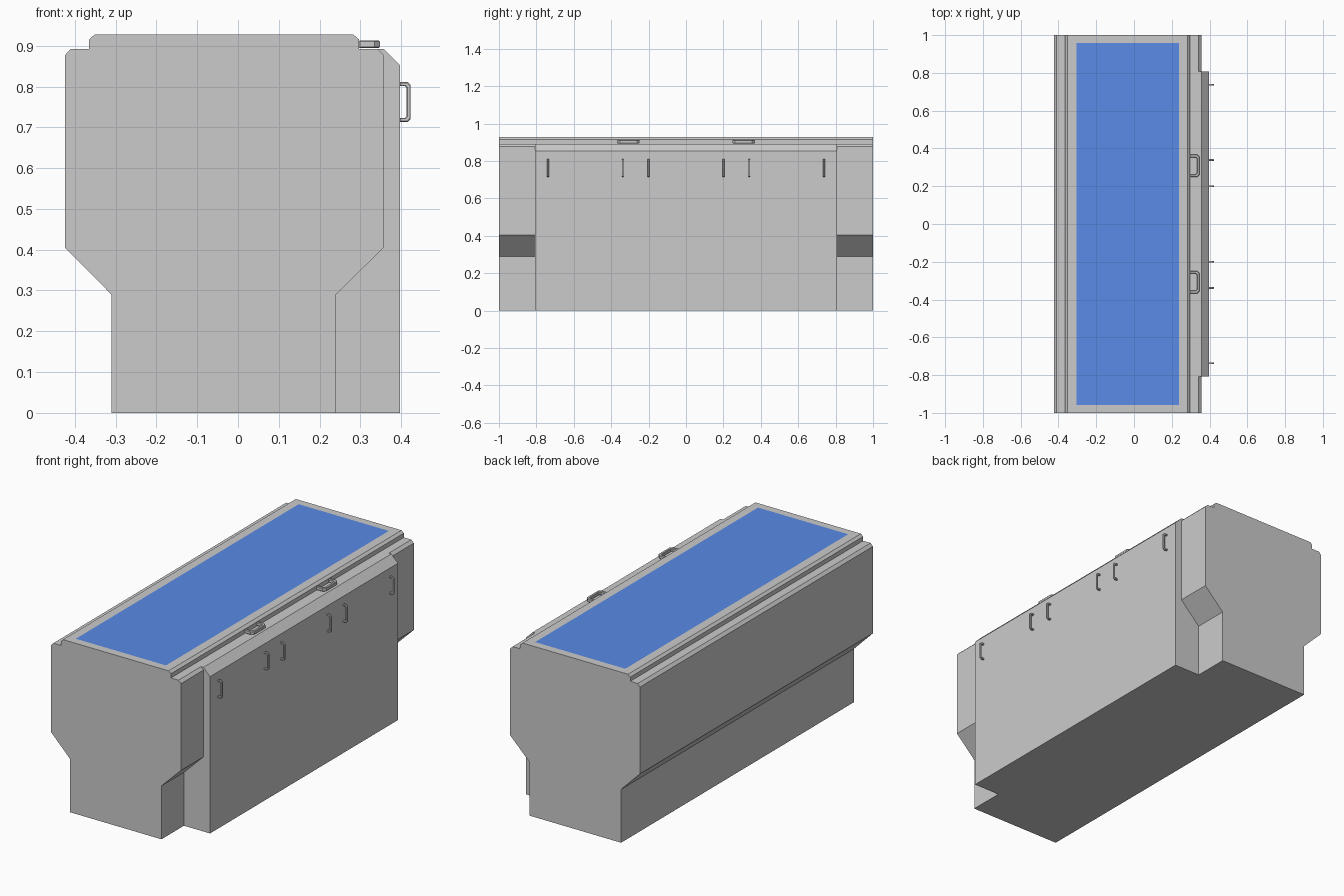
import bpy, bmesh
from mathutils import Vector

if "Cube" in bpy.data.objects:
    bpy.data.objects.remove(bpy.data.objects["Cube"])


def make_object(name, bm):
    bmesh.ops.remove_doubles(bm, verts=bm.verts, dist=1e-5)
    bmesh.ops.recalc_face_normals(bm, faces=bm.faces)
    mesh = bpy.data.meshes.new(name)
    bm.to_mesh(mesh)
    bm.free()
    obj = bpy.data.objects.new(name, mesh)
    bpy.context.collection.objects.link(obj)
    return obj


# Cabinet body: one cross-section for the ends, a deeper one for the middle
TOP = 0.927
STEP_Y = 0.807
shared = [(0.24, 0), (-0.31, 0), (-0.31, 0.29), (-0.424, 0.405), (-0.424, 0.877),
          (-0.41, 0.892), (-0.365, 0.892), (-0.365, 0.915), (-0.352, TOP),
          (0.283, TOP), (0.297, 0.915), (0.297, 0.892), (0.342, 0.892)]
end_side = [(0.357, 0.877), (0.357, 0.405), (0.24, 0.29)]
mid_side = [(0.357, 0.892), (0.397, 0.852), (0.397, 0)]


def polygon(bm, points, y):
    bm.faces.new([bm.verts.new((x, y, z)) for x, z in points])


def walls(bm, points, y0, y1):
    for a, b in zip(points, points[1:] + points[:1]):
        corners = [(a, y0), (b, y0), (b, y1), (a, y1)]
        bm.faces.new([bm.verts.new((p[0], y, p[1])) for p, y in corners])


bm = bmesh.new()
walls(bm, shared + end_side, -1, -STEP_Y)
walls(bm, shared + mid_side, -STEP_Y, STEP_Y)
walls(bm, shared + end_side, STEP_Y, 1)
for side in (-1, 1):
    polygon(bm, shared + end_side, side)
    polygon(bm, shared[-1:] + mid_side + shared[:1] + end_side[::-1], side * STEP_Y)
make_object("cabinet_body", bm)

# Blue top panel, flush with the lid
bm = bmesh.new()
bm.faces.new([bm.verts.new((x, y, TOP + 0.0008)) for x, y in
              ((-0.305, -0.957), (0.237, -0.957), (0.237, 0.957), (-0.305, 0.957))])
panel = make_object("top_panel", bm)
blue = bpy.data.materials.new("panel_blue")
blue.diffuse_color = (0.10, 0.26, 0.80, 1)
blue.use_nodes = True
blue.node_tree.nodes["Principled BSDF"].inputs["Base Color"].default_value = blue.diffuse_color
panel.data.materials.append(blue)


# C-shaped pull handle standing out along +x, with its long side along a given axis
def handle(name, base, along, depth, half, bar, thick, chamfer):
    def arc(d, w, c):
        return [(0, -w), (d - c, -w), (d, c - w), (d, w - c), (d - c, w), (0, w)]

    out, along = Vector((1, 0, 0)), Vector(along)
    normal = out.cross(along)
    rims = []
    bm = bmesh.new()
    for points in (arc(depth, half, chamfer), arc(depth - bar, half - bar, chamfer * 0.5)):
        rims.append([bm.verts.new(Vector(base) + out * d + along * w - normal * thick / 2)
                     for d, w in points])
    outer, inner = rims
    faces = [bm.faces.new((outer[i], outer[i + 1], inner[i + 1], inner[i])) for i in range(5)]
    moved = bmesh.ops.extrude_face_region(bm, geom=faces, use_keep_orig=True)["geom"]
    bmesh.ops.translate(bm, vec=normal * thick,
                        verts=[v for v in moved if isinstance(v, bmesh.types.BMVert)])
    obj = make_object(name, bm)
    bevel = obj.modifiers.new("soft_edges", 'BEVEL')
    bevel.width = bar * 0.2
    bevel.segments = 1
    bevel.limit_method = 'ANGLE'
    bevel.angle_limit = 1.0


for side, label in ((-1, "front"), (1, "back")):
    for i, y in enumerate((0.2, 0.338, 0.737)):
        handle(f"side_handle_{label}_{i + 1}", (0.396, side * y, 0.762), (0, 0, 1),
               0.027, 0.049, 0.010, 0.010, 0.007)
    handle(f"lid_handle_{label}", (0.296, side * 0.308, 0.9035), (0, 1, 0),
           0.052, 0.060, 0.015, 0.019, 0.014)
